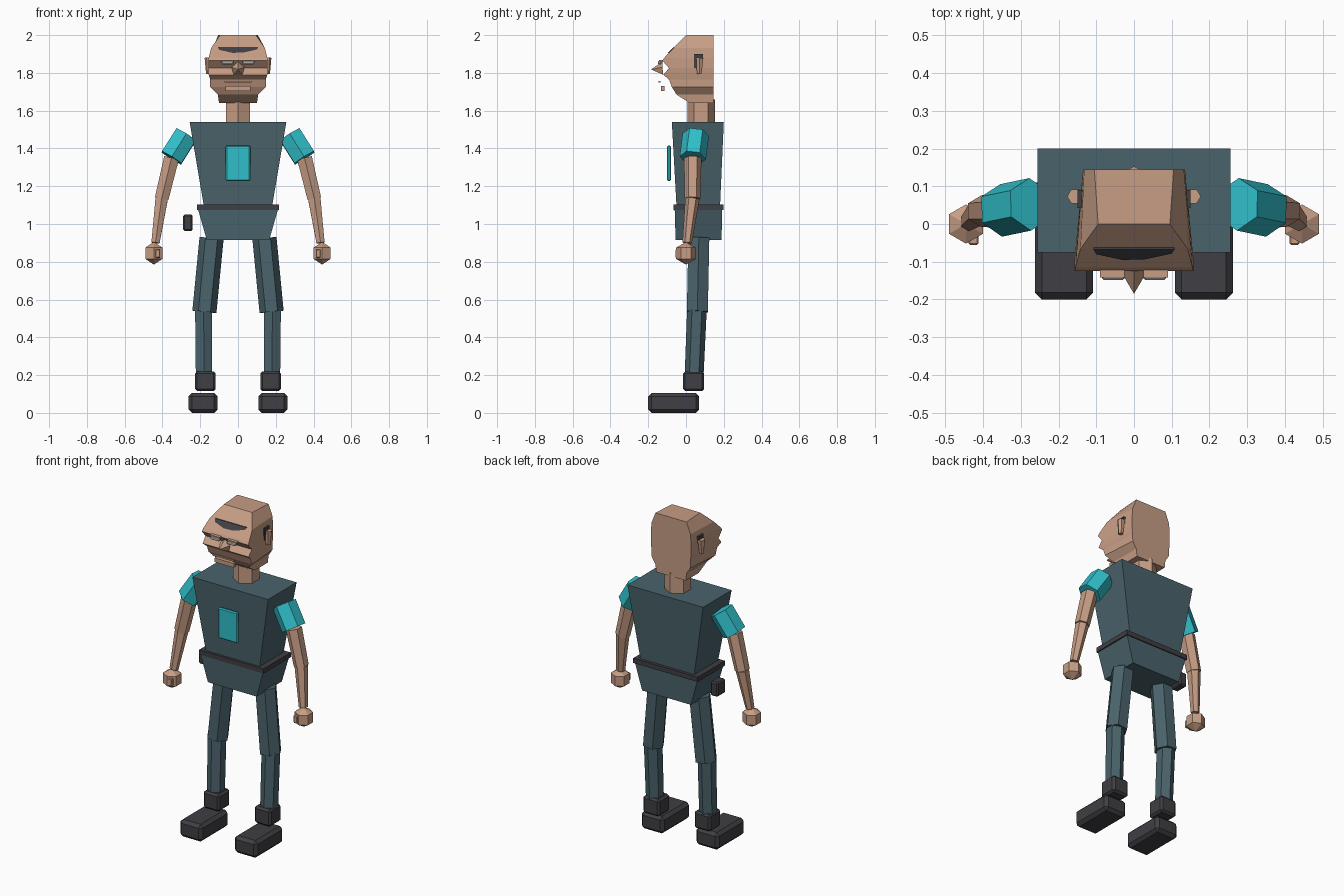
import bpy, bmesh, math
from mathutils import Vector

if "Cube" in bpy.data.objects:
    bpy.data.objects.remove(bpy.data.objects["Cube"])


def mat(name, r, g, b):
    m = bpy.data.materials.new(name)
    m.diffuse_color = (r, g, b, 1)
    m.use_nodes = True
    m.node_tree.nodes["Principled BSDF"].inputs["Base Color"].default_value = m.diffuse_color
    return m


SKIN = mat("skin", 0.57, 0.34, 0.235)
CLOTH = mat("slate_cloth", 0.068, 0.125, 0.148)
DARK = mat("charcoal", 0.05, 0.05, 0.058)
CYAN = mat("cyan", 0.03, 0.52, 0.59)
WHITE = mat("eye_white", 0.68, 0.7, 0.68)


def finish(name, bm, material, bevel=0):
    bmesh.ops.recalc_face_normals(bm, faces=bm.faces)
    me = bpy.data.meshes.new(name)
    bm.to_mesh(me)
    bm.free()
    me.materials.append(material)
    ob = bpy.data.objects.new(name, me)
    bpy.context.collection.objects.link(ob)
    if bevel:
        mod = ob.modifiers.new("bevel", 'BEVEL')
        mod.width = bevel
        mod.segments = 1
    return ob


def loft(name, rings, material, bevel=0):
    """Skin a list of equal-length point rings, capped at both ends."""
    bm = bmesh.new()
    rows = [[bm.verts.new(p) for p in ring] for ring in rings]
    n = len(rows[0])
    for a, b in zip(rows, rows[1:]):
        for i in range(n):
            j = (i + 1) % n
            bm.faces.new((a[i], a[j], b[j], b[i]))
    bm.faces.new(rows[0])
    bm.faces.new(rows[-1])
    return finish(name, bm, material, bevel)


def rect(z, y0, y1, wf, wb=None):
    """Trapezoid section: front half-width wf, back half-width wb."""
    wb = wf if wb is None else wb
    return [(-wf, y0, z), (wf, y0, z), (wb, y1, z), (-wb, y1, z)]


def box(name, x0, x1, y0, y1, z0, z1, material, bevel=0):
    rings = [[(x0, y0, z), (x1, y0, z), (x1, y1, z), (x0, y1, z)] for z in (z0, z1)]
    return loft(name, rings, material, bevel)


def limb(name, a, b, ra, rb, material, phase=90):
    """Six-sided tapered tube from a to b."""
    a, b = Vector(a), Vector(b)
    q = Vector((0, 0, -1)).rotation_difference(b - a)
    rings = []
    for c, r in ((a, ra), (b, rb)):
        ang = [math.radians(phase + 60 * k) for k in range(6)]
        rings.append([c + q @ Vector((r * math.cos(t), r * math.sin(t), 0)) for t in ang])
    return loft(name, rings, material)


# Torso, belt and hips
loft("torso", [rect(1.09, -0.05, 0.18, 0.18), rect(1.54, -0.075, 0.2, 0.256)], CLOTH)
loft("hips", [rect(0.915, -0.055, 0.188, 0.165), rect(1.085, -0.06, 0.192, 0.214)], CLOTH)
box("belt", -0.218, 0.218, -0.065, 0.198, 1.073, 1.102, DARK)
box("chest_plate", -0.065, 0.065, -0.1, -0.08, 1.228, 1.415, CYAN, 0.006)
box("belt_pouch", -0.29, -0.24, 0.03, 0.11, 0.963, 1.05, DARK, 0.008)
limb("neck", (0, 0.08, 1.66), (0, 0.08, 1.53), 0.073, 0.073, SKIN)

# Head: trapezoid sections from chin to crown
loft("head", [rect(*s) for s in (
    (1.64, 0.02, 0.145, 0.10, 0.10),
    (1.685, -0.05, 0.145, 0.107, 0.105),
    (1.725, -0.075, 0.145, 0.147, 0.13),
    (1.765, -0.09, 0.145, 0.147, 0.132),
    (1.79, -0.12, 0.145, 0.155, 0.134),
    (1.825, -0.09, 0.145, 0.157, 0.135),
    (1.865, -0.125, 0.145, 0.157, 0.135),
    (1.88, -0.115, 0.145, 0.155, 0.135),
    (1.932, -0.066, 0.145, 0.142, 0.132),
    (2.0, 0.0, 0.145, 0.095, 0.105))], SKIN)

# Hair stripe lying on the sloped forehead
outline = [(-0.107, 1.936), (0.107, 1.936), (0.1, 1.924), (0.03, 1.908),
           (-0.03, 1.906), (-0.1, 1.922)]
loft("forehead_hair", [[(x, -0.063 - (1.935 - z) * 0.94 + d, z) for x, z in outline]
                       for d in (-0.005, 0.003)], DARK)

# Nose: wedge coming to a point
bm = bmesh.new()
tip = bm.verts.new((0, -0.185, 1.818))
base = [bm.verts.new(p) for p in ((0, -0.125, 1.86), (0.035, -0.125, 1.83),
                                  (0.022, -0.12, 1.79), (-0.022, -0.12, 1.79),
                                  (-0.035, -0.125, 1.83))]
bm.faces.new(base)
for i in range(5):
    bm.faces.new((base[i], base[(i + 1) % 5], tip))
finish("nose", bm, SKIN)

# Mouth pieces
box("upper_lip", -0.072, 0.072, -0.145, -0.135, 1.748, 1.757, SKIN)
box("lower_lip", -0.065, 0.065, -0.132, -0.113, 1.705, 1.73, SKIN)

for side, s in (("left", 1), ("right", -1)):
    def sbox(part, x0, x1, *rest):
        return box(f"{side}_{part}", *sorted((s * x0, s * x1)), *rest)

    # Face details
    sbox("eye", 0.025, 0.085, -0.148, -0.13, 1.845, 1.862, WHITE, 0.004)
    sbox("eyelid", 0.025, 0.09, -0.142, -0.118, 1.861, 1.869, SKIN)
    sbox("sideburn", 0.13, 0.15, 0.043, 0.09, 1.86, 1.9, DARK)
    sbox("sideburn_strip", 0.13, 0.148, 0.043, 0.055, 1.825, 1.86, DARK)
    limb(f"{side}_ear", (s * 0.155, 0.073, 1.88), (s * 0.155, 0.07, 1.795),
         0.022, 0.014, SKIN, 0)

    # Arm
    shoulder, cuff = (s * 0.275, 0.052, 1.472), (s * 0.352, 0.036, 1.35)
    elbow, wrist = (s * 0.404, 0.034, 1.135), (s * 0.437, 0.006, 0.9)
    limb(f"{side}_sleeve", shoulder, cuff, 0.07, 0.07, CYAN)
    limb(f"{side}_upper_arm", cuff, elbow, 0.046, 0.042, SKIN)
    limb(f"{side}_forearm", elbow, wrist, 0.038, 0.025, SKIN)
    bm = bmesh.new()
    bmesh.ops.create_uvsphere(bm, u_segments=6, v_segments=3, radius=0.06)
    bmesh.ops.translate(bm, verts=bm.verts, vec=(s * 0.445, 0, 0.845))
    finish(f"{side}_hand", bm, SKIN)
    sbox("thumb", 0.412, 0.438, -0.055, -0.02, 0.82, 0.866, SKIN, 0.004)

    # Leg
    hip, knee = (s * 0.14, 0.068, 0.925), (s * 0.178, 0.06, 0.535)
    limb(f"{side}_thigh", hip, knee, 0.064, 0.064, CLOTH, 0)
    limb(f"{side}_shin", (s * 0.182, 0.058, 0.55), (s * 0.18, 0.043, 0.2),
         0.052, 0.05, CLOTH)
    sbox("ankle", 0.118, 0.228, -0.016, 0.096, 0.115, 0.22, DARK, 0.012)
    sbox("shoe", 0.108, 0.262, -0.2, 0.07, 0.0, 0.105, DARK, 0.018)
